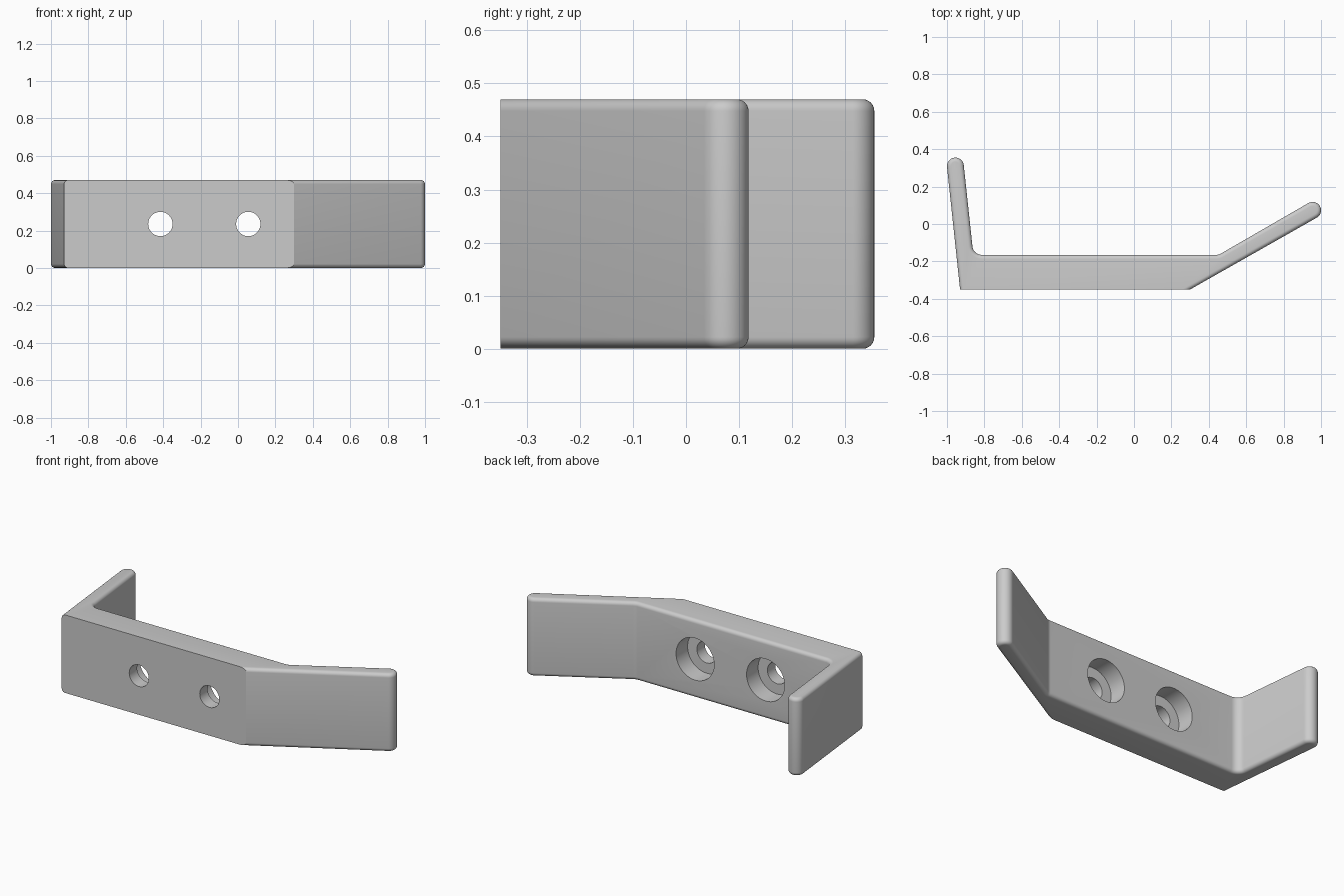
import bpy, bmesh, math
from mathutils import Vector

cube = bpy.data.objects.get("Cube")
if cube:
    bpy.data.objects.remove(cube, do_unlink=True)

HEIGHT, FRONT, BACK = 0.47, -0.35, -0.165
TIP_R, FILLET_R, EDGE_R = 0.045, 0.05, 0.022

grey = bpy.data.materials.new("plain grey")
grey.use_nodes = True
colour = (0.6, 0.6, 0.6, 1)
grey.diffuse_color = colour
grey.node_tree.nodes["Principled BSDF"].inputs["Base Color"].default_value = colour


def arc(centre, radius, start, end, steps):
    """Points on an arc, angles in degrees."""
    angles = [math.radians(start + (end - start) * i / steps) for i in range(steps + 1)]
    return [(centre[0] + radius * math.cos(a), centre[1] + radius * math.sin(a)) for a in angles]


def inner_fillet(corner_x, start, end):
    """Rounded inside corner on the back line, between two normal angles."""
    half = math.radians(abs(start - end) / 2)
    mid = math.radians((start + end) / 2)
    reach = FILLET_R / math.cos(half)
    centre = (corner_x - reach * math.cos(mid), BACK - reach * math.sin(mid))
    return arc(centre, FILLET_R, start, end, 8)


# Plan outline: flat base, long flared arm, short upright arm
outline = [(-0.93, FRONT), (0.30, FRONT)]
outline += arc((0.955, 0.073), TIP_R, -60, 120, 20)
outline += inner_fillet(0.4525, -60, -90)
outline += inner_fillet(-0.859, -90, -174)
outline += arc((-0.955, 0.31), TIP_R, 6, 186, 20)

bm = bmesh.new()
floor = bm.faces.new([bm.verts.new((x, y, 0)) for x, y in outline])
top = bmesh.ops.extrude_face_region(bm, geom=[floor])["geom"]
bmesh.ops.translate(bm, vec=(0, 0, HEIGHT), verts=[v for v in top if isinstance(v, bmesh.types.BMVert)])
bmesh.ops.recalc_face_normals(bm, faces=bm.faces)

# Round the rim everywhere except along the flat mounting face
rim = []
for e in bm.edges:
    a, b = (v.co for v in e.verts)
    on_front = max(a.y, b.y) < FRONT + 0.001
    if abs(a.z - b.z) < 0.001 and not on_front:
        rim.append(e)
bmesh.ops.bevel(bm, geom=rim, offset=EDGE_R, segments=6, profile=0.5, affect='EDGES')

mesh = bpy.data.meshes.new("bracket")
bm.to_mesh(mesh)
bm.free()
bracket = bpy.data.objects.new("bracket", mesh)
bpy.context.collection.objects.link(bracket)
mesh.materials.append(grey)


# Screw holes, each with a wide recess from the back
def drill(name, x, radius, y0, y1):
    bpy.ops.mesh.primitive_cylinder_add(vertices=64, radius=radius, depth=y1 - y0,
                                        location=(x, (y0 + y1) / 2, HEIGHT / 2),
                                        rotation=(math.pi / 2, 0, 0))
    cutter = bpy.context.object
    cutter.name = name
    cutter.data.materials.append(grey)
    cutter.hide_render = True
    mod = bracket.modifiers.new(name, 'BOOLEAN')
    mod.operation, mod.solver, mod.object = 'DIFFERENCE', 'EXACT', cutter
    bpy.context.view_layer.objects.active = bracket
    bpy.ops.object.modifier_apply(modifier=name)
    bpy.data.objects.remove(cutter, do_unlink=True)


for x in (-0.415, 0.055):
    drill("screw_hole", x, 0.065, FRONT - 0.1, BACK + 0.1)
    drill("screw_recess", x, 0.127, -0.275, BACK + 0.1)

bpy.ops.object.select_all(action='DESELECT')
bracket.select_set(True)
bpy.context.view_layer.objects.active = bracket
bpy.ops.object.shade_smooth_by_angle(angle=math.radians(28))
